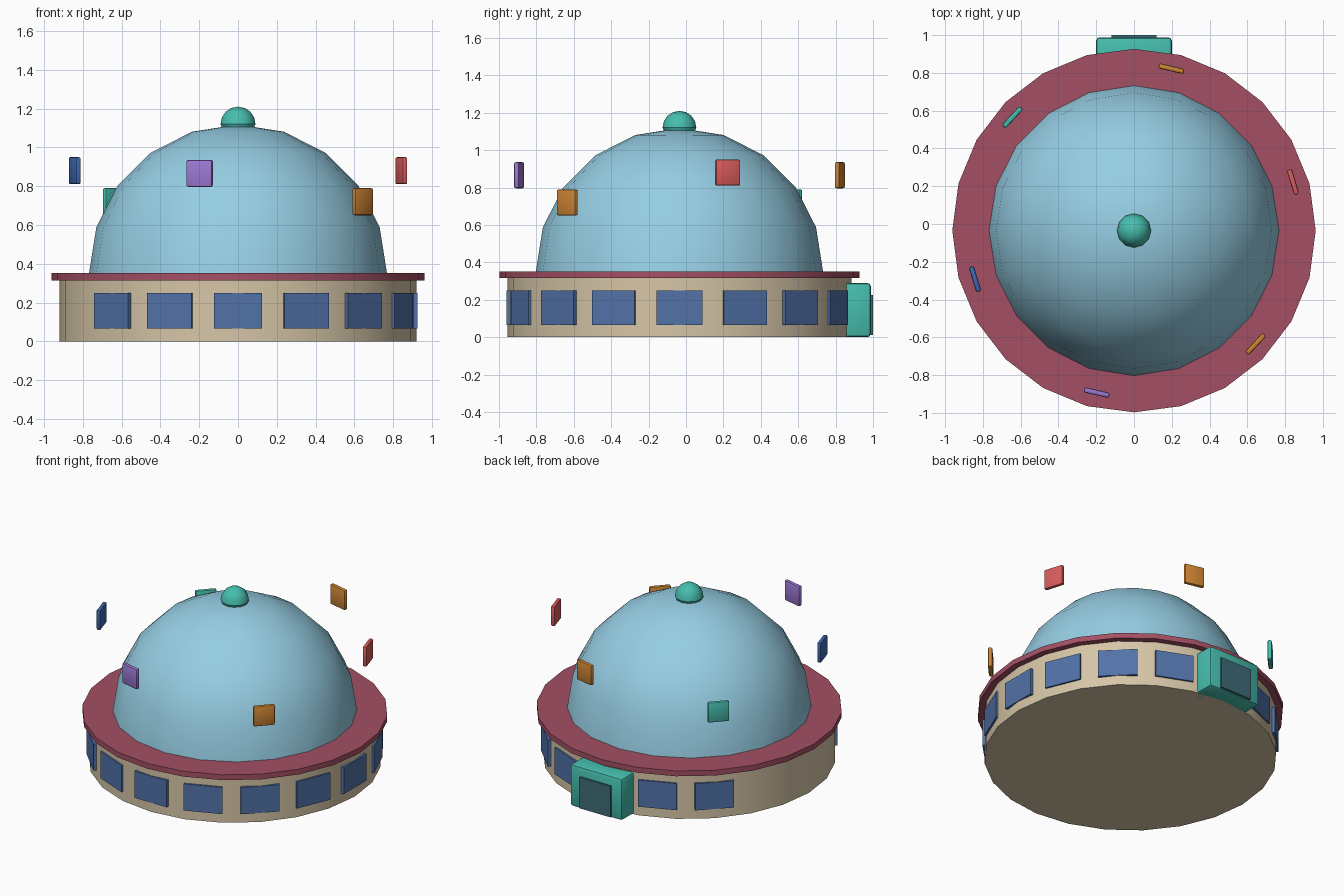
import bpy, bmesh, math
from mathutils import Matrix

if "Cube" in bpy.data.objects:
    bpy.data.objects.remove(bpy.data.objects["Cube"])

CY = -0.035  # centre of the round building


def mat(name, r, g, b):
    lin = [((c / 255 + 0.055) / 1.055) ** 2.4 for c in (r, g, b)]
    m = bpy.data.materials.new(name)
    m.diffuse_color = (*lin, 1)
    m.use_nodes = True
    m.node_tree.nodes["Principled BSDF"].inputs["Base Color"].default_value = m.diffuse_color
    return m


SKY = mat("sky_blue", 150, 206, 228)
SAND = mat("sand", 214, 198, 167)
WINE = mat("wine_red", 163, 80, 100)
GLASS = mat("window_blue", 82, 114, 168)
TEAL = mat("teal", 70, 190, 174)
DARK = mat("dark_teal", 62, 108, 120)
PURPLE = mat("purple", 156, 120, 212)
ORANGE = mat("orange", 208, 134, 52)
RED = mat("red", 218, 92, 92)
BLUE = mat("blue", 62, 106, 180)


def finish(name, bm, material):
    me = bpy.data.meshes.new(name)
    bmesh.ops.recalc_face_normals(bm, faces=bm.faces)
    bm.to_mesh(me)
    bm.free()
    ob = bpy.data.objects.new(name, me)
    bpy.context.collection.objects.link(ob)
    me.materials.append(material)
    bpy.ops.object.select_all(action='DESELECT')
    ob.select_set(True)
    bpy.context.view_layer.objects.active = ob
    bpy.ops.object.shade_smooth_by_angle(angle=math.radians(30))
    return ob


def lathe(name, profile, sides, material):
    """Spin (radius, z) points about the building axis."""
    bm = bmesh.new()
    vs = [bm.verts.new((r, CY, z)) for r, z in profile]
    es = [bm.edges.new(p) for p in zip(vs, vs[1:])]
    bmesh.ops.spin(bm, geom=vs + es, cent=(0, CY, 0), axis=(0, 0, 1),
                   angle=math.tau, steps=sides, use_duplicate=False)
    bmesh.ops.remove_doubles(bm, verts=bm.verts, dist=1e-4)
    return finish(name, bm, material)


def block(name, size, matrix, material, bevel=0):
    bm = bmesh.new()
    bmesh.ops.create_cube(bm, size=1, matrix=Matrix.Diagonal((*size, 1)))
    if bevel:
        bmesh.ops.bevel(bm, geom=bm.edges[:], offset=bevel, segments=2,
                        affect='EDGES', profile=0.5)
    bm.transform(matrix)
    return finish(name, bm, material)


def around(deg, radius, z):
    """Place something facing outward (local +x) at an angle round the axis."""
    return (Matrix.Translation((0, CY, z)) @ Matrix.Rotation(math.radians(deg), 4, 'Z')
            @ Matrix.Translation((radius, 0, 0)))


def arc(radius, z, steps):
    return [(radius * math.cos(i * math.pi / 2 / steps),
             z + radius * math.sin(i * math.pi / 2 / steps)) for i in range(steps)] + [(0, z + radius)]


# Round wall, roof rim, dome and finial
lathe("wall", [(0, 0), (0.92, 0), (0.92, 0.32), (0, 0.32)], 24, SAND)
lathe("roof_rim", [(0, 0.315), (0.962, 0.315), (0.962, 0.352), (0, 0.352)], 24, WINE)
lathe("dome", [(0, 0.35)] + arc(0.768, 0.35, 5), 20, SKY)
lathe("finial", [(0, 1.06), (0.064, 1.06)] + arc(0.09, 1.12, 4), 12, TEAL)

# Windows, leaving the left side blank and the back for the door
for i in range(-6, 7):
    if i != 4:
        block("window", (0.03, 0.248, 0.185), around(i * 22.5, 0.909, 0.158), GLASS)

# Entrance porch with door panel
block("porch", (0.4, 0.2, 0.29), Matrix.Translation((0, 0.888, 0.145)), TEAL, 0.018)
block("door_panel", (0.24, 0.03, 0.215), Matrix.Translation((0, 0.985, 0.118)), DARK)

# Floating tiles around the dome
for i, (z, m) in enumerate([(0.88, RED), (0.866, ORANGE), (0.72, TEAL),
                            (0.88, BLUE), (0.866, PURPLE), (0.72, ORANGE)]):
    block("floating_tile", (0.028, 0.138, 0.14), around(17 + 60 * i, 0.88, z), m, 0.01)
